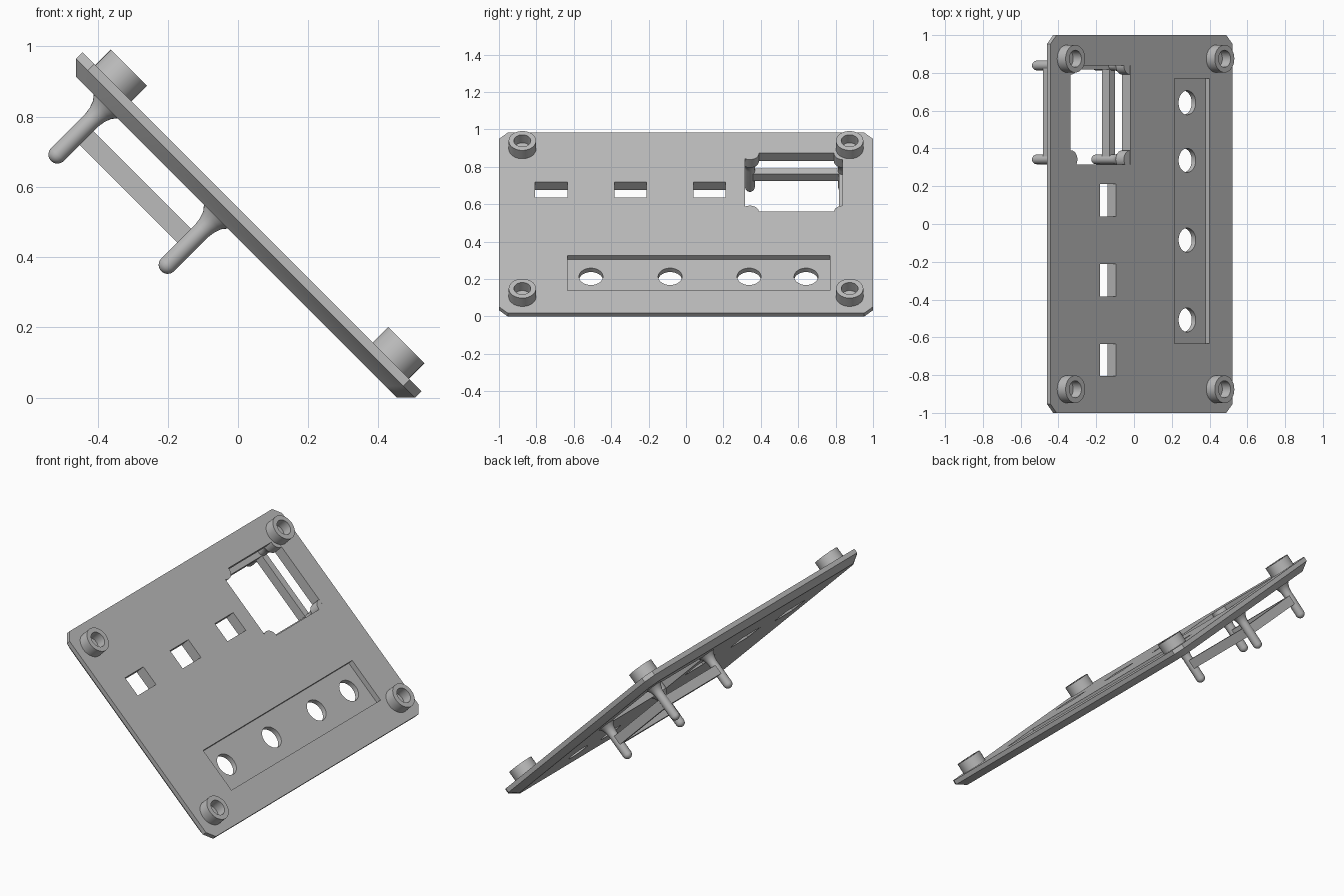
import bpy, bmesh, math
from mathutils import Matrix

if "Cube" in bpy.data.objects:
    bpy.data.objects.remove(bpy.data.objects["Cube"])

# Everything is modelled flat (x = down the slope, z = panel normal), then tilted 45 degrees
TILT = Matrix.Rotation(math.radians(45), 4, 'Y')
BOT, TOP = 0.32, 0.382

gray = bpy.data.materials.new("light gray")
gray.diffuse_color = (0.5, 0.5, 0.5, 1)
gray.use_nodes = True
gray.node_tree.nodes["Principled BSDF"].inputs["Base Color"].default_value = gray.diffuse_color


def finish(name, bm):
    bmesh.ops.recalc_face_normals(bm, faces=bm.faces)
    me = bpy.data.meshes.new(name)
    bm.to_mesh(me)
    bm.free()
    me.materials.append(gray)
    ob = bpy.data.objects.new(name, me)
    bpy.context.collection.objects.link(ob)
    ob.matrix_world = TILT
    return ob


def stack(name, loops):
    """Closed solid skinned through loops of equal point count."""
    bm = bmesh.new()
    rings = [[bm.verts.new(p) for p in loop] for loop in loops]
    for a, b in zip(rings, rings[1:]):
        for i in range(len(a)):
            j = (i + 1) % len(a)
            bm.faces.new((a[i], a[j], b[j], b[i]))
    bm.faces.new(rings[0])
    bm.faces.new(rings[-1])
    return finish(name, bm)


def box(name, x0, x1, y0, y1, z0, z1):
    return stack(name, [[(x0, y0, z), (x1, y0, z), (x1, y1, z), (x0, y1, z)] for z in (z0, z1)])


def lathe(name, x, y, profile, n=32):
    """Solid of revolution about the panel normal; profile is (radius, height)."""
    return stack(name, [[(x + r * math.cos(math.tau * i / n), y + r * math.sin(math.tau * i / n), z)
                         for i in range(n)] for r, z in profile])


def smooth(ob):
    bpy.ops.object.select_all(action='DESELECT')
    bpy.context.view_layer.objects.active = ob
    ob.select_set(True)
    bpy.ops.object.shade_smooth_by_angle(angle=math.radians(35))


def cut(ob, cutter):
    bpy.context.view_layer.update()
    mod = ob.modifiers.new("cut", 'BOOLEAN')
    mod.operation, mod.solver, mod.object = 'DIFFERENCE', 'EXACT', cutter
    bpy.ops.object.select_all(action='DESELECT')
    bpy.context.view_layer.objects.active = ob
    ob.select_set(True)
    bpy.ops.object.modifier_apply(modifier="cut")
    bpy.data.objects.remove(cutter, do_unlink=True)


# Panel with clipped corners and a bevelled underside
def outline(z, inset, c=0.047):
    x0, x1, y = -1.008 + inset, 0.356 - inset, 1 - inset
    return [(x0 + c, -y, z), (x1 - c, -y, z), (x1, -y + c, z), (x1, y - c, z),
            (x1 - c, y, z), (x0 + c, y, z), (x0, y - c, z), (x0, -y + c, z)]


panel = stack("panel", [outline(BOT, 0.036), outline(BOT + 0.036, 0), outline(TOP, 0)])

# Screen window, button slots, and shallow recess with round holes
cut(panel, box("window_cutter", -0.856, -0.41, 0.315, 0.838, 0.2, 0.5))
for y in (-0.72, -0.297, 0.125):
    cut(panel, box("slot_cutter", -0.636, -0.518, y - 0.086, y + 0.086, 0.2, 0.5))
cut(panel, box("recess_cutter", -0.08, 0.184, -0.633, 0.77, TOP - 0.032, 0.5))
for y in (-0.508, -0.085, 0.337, 0.642):
    cut(panel, lathe("hole_cutter", 0.048, y, [(0.064, 0.2), (0.064, 0.5)], 48))
smooth(panel)

# Raised screw collars at the corners
for x in (-0.884, 0.233):
    for y in (-0.875, 0.875):
        collar = lathe("screw_collar", x, y, [(0.073, TOP - 0.02), (0.073, 0.445), (0.045, 0.445),
                                              (0.045, TOP + 0.002)], 40)
        smooth(collar)

# Flared pins with rounded tips at the window corners
PIN_X, PIN_Y, R, TIP = (-0.853, -0.409), (0.342, 0.839), 0.026, 0.10
for x in PIN_X:
    for y in PIN_Y:
        tip = [(R * math.sin(a), TIP + R * (1 - math.cos(a)))
               for a in (math.radians(d) for d in (5, 25, 45, 67, 90))]
        pin = lathe("support_pin", x, y, tip + [(R, 0.265), (0.029, 0.285), (0.036, 0.305),
                                                (0.048, BOT), (0.048, TOP - 0.0006)], 24)
        smooth(pin)

# Bars linking the pins on three sides
for x in PIN_X:
    box("cross_bar", x - 0.02, x + 0.02, PIN_Y[0], PIN_Y[1], 0.19, 0.245)
box("side_bar", PIN_X[0], PIN_X[1], PIN_Y[1] - 0.02, PIN_Y[1] + 0.02, 0.19, 0.245)
